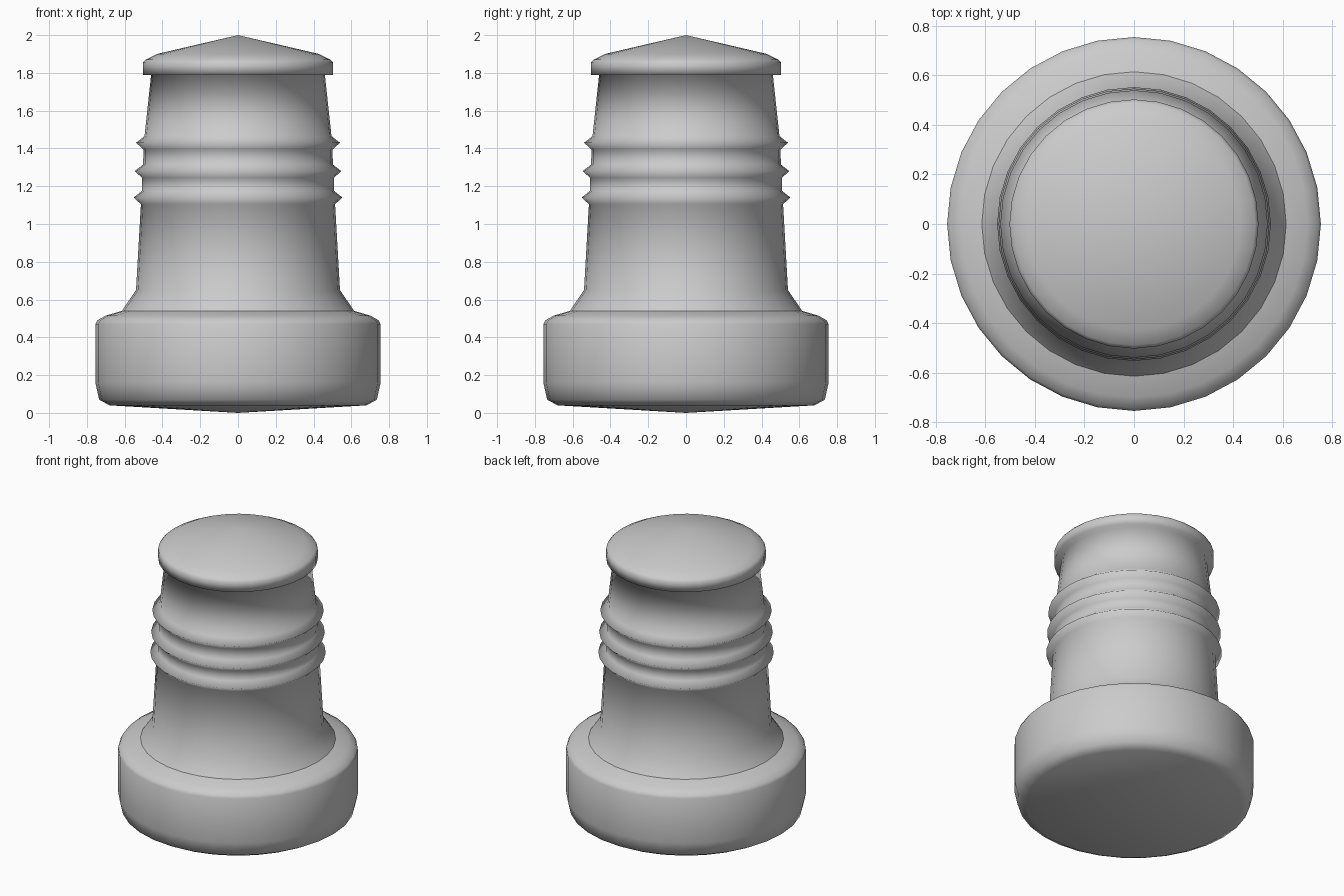
import bpy, bmesh
from math import tau, cos, sin

cube = bpy.data.objects.get("Cube")
if cube:
    bpy.data.objects.remove(cube, do_unlink=True)

SIDES = 32

grey = bpy.data.materials.new("light_grey")
grey.use_nodes = True
colour = (0.6, 0.6, 0.6, 1)
grey.diffuse_color = colour
grey.node_tree.nodes["Principled BSDF"].inputs["Base Color"].default_value = colour


def lathe(name, profile):
    """Turn a (radius, height) profile around z; zero radius gives a pole."""
    bm = bmesh.new()
    rings = []
    for r, z in profile:
        if r == 0:
            rings.append([bm.verts.new((0, 0, z))] * SIDES)
        else:
            rings.append([bm.verts.new((r * cos(tau * i / SIDES), r * sin(tau * i / SIDES), z))
                          for i in range(SIDES)])
    for low, high in zip(rings, rings[1:]):
        for i in range(SIDES):
            j = (i + 1) % SIDES
            corners = dict.fromkeys((low[i], low[j], high[j], high[i]))
            bm.faces.new(list(corners)).smooth = True
    bmesh.ops.recalc_face_normals(bm, faces=bm.faces)
    mesh = bpy.data.meshes.new(name)
    bm.to_mesh(mesh)
    bm.free()
    mesh.materials.append(grey)
    obj = bpy.data.objects.new(name, mesh)
    bpy.context.collection.objects.link(obj)
    return obj


# Wide foot with rounded rims and a shallow conical underside
lathe("base", [(0, 0), (0.68, 0.04), (0.735, 0.07), (0.755, 0.16),
               (0.755, 0.47), (0.745, 0.49), (0.70, 0.515), (0.615, 0.54)])

# Tapered shaft: flared bottom, three ribs, overhanging domed cap
shaft = [(0.615, 0.54), (0.54, 0.65), (0.514, 1.10)]
for peak, radius, inner in ((1.14, 0.553, 0.508), (1.28, 0.547, 0.502), (1.43, 0.54, 0.495)):
    shaft += [(inner + 0.006, peak - 0.035), (radius, peak), (inner, peak + 0.035)]
shaft.pop(2)
cap = [(0.46, 1.79), (0.503, 1.79), (0.503, 1.855), (0.49, 1.87), (0.43, 1.90), (0, 2)]
lathe("shaft_and_cap", shaft + cap)
